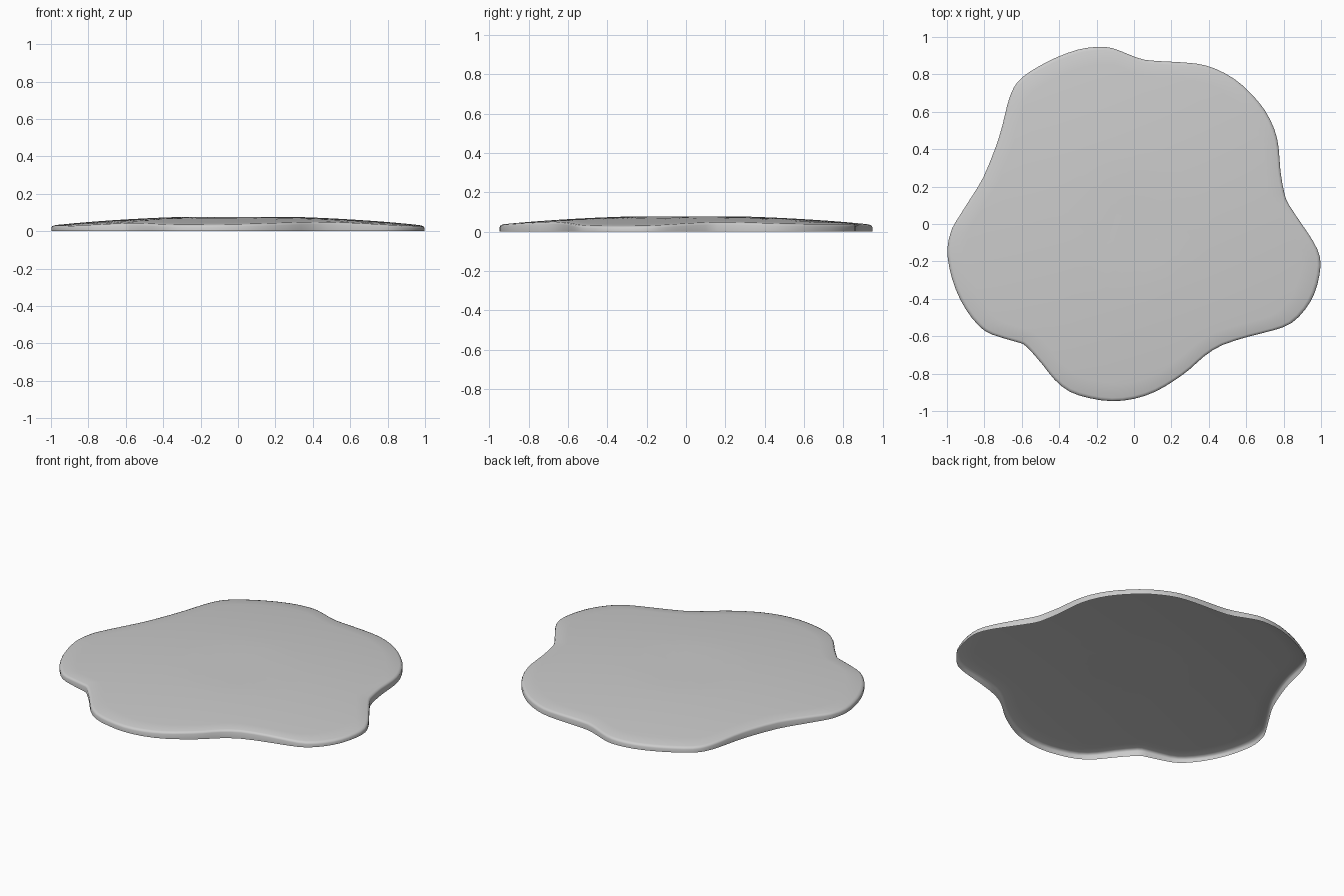
import bpy, bmesh
from mathutils import Vector

if "Cube" in bpy.data.objects:
    bpy.data.objects.remove(bpy.data.objects["Cube"])

# Wavy outline of the slab, clockwise from the right side
outline = [
    (.995, -.18), (.992, -.27), (.965, -.37), (.917, -.455), (.842, -.53), (.75, -.567),
    (.62, -.60), (.473, -.647), (.377, -.706), (.30, -.775), (.217, -.836), (.115, -.896),
    (0, -.935), (-.12, -.947), (-.238, -.931), (-.345, -.896), (-.425, -.832), (-.489, -.752),
    (-.575, -.655), (-.623, -.632), (-.762, -.59), (-.832, -.542), (-.90, -.455), (-.954, -.348),
    (-.987, -.235), (-.998, -.134), (-.981, -.048), (-.954, .01), (-.869, .144), (-.805, .251),
    (-.74, .41), (-.703, .53), (-.676, .642), (-.644, .727), (-.596, .786), (-.505, .845),
    (-.409, .893), (-.297, .933), (-.195, .947), (-.115, .94), (-.024, .905), (.06, .877),
    (.19, .868), (.33, .858), (.43, .832), (.537, .775), (.623, .70), (.698, .61),
    (.75, .508), (.773, .41), (.783, .283), (.805, .16), (.83, .10), (.90, -.005), (.96, -.096)]

# Round the outline with a midpoint on every span
pts = [Vector(p) for p in outline]
smooth = []
for i, p in enumerate(pts):
    q, r = pts[(i + 1) % len(pts)], pts[(i + 2) % len(pts)]
    smooth += [p, (9 * (p + q) - pts[i - 1] - r) / 16]


def dome(r):
    """Height of the flat-topped dome at a distance from the middle."""
    return min(.077, .081 - .05 * r * r)


bm = bmesh.new()

# Upright side wall: open at the bottom, up to the rounded rim
rings = [[bm.verts.new((p.x, p.y, 0)) for p in smooth]]
for s, drop in [(1, .012), (.995, .004), (.982, .0005)]:
    rings.append([bm.verts.new((p.x * s, p.y * s, dome(p.length * s) - drop)) for p in smooth])

# Domed top
for s in (.9, .8, .7, .6, .5, .4, .3, .15):
    rings.append([bm.verts.new((p.x * s, p.y * s, dome(p.length * s))) for p in smooth])

n = len(smooth)
for lo, hi in zip(rings, rings[1:]):
    for i in range(n):
        j = (i + 1) % n
        bm.faces.new((lo[j], lo[i], hi[i], hi[j]))

# Flat crown; the underside stays open as a hollow shell
bm.faces.new(rings[-1][::-1])

mesh = bpy.data.meshes.new("puddle_shell")
bm.to_mesh(mesh)
bm.free()
shell = bpy.data.objects.new("puddle_shell", mesh)
bpy.context.collection.objects.link(shell)
bpy.context.view_layer.objects.active = shell
shell.select_set(True)
bpy.ops.object.shade_smooth_by_angle(angle=0.9)
